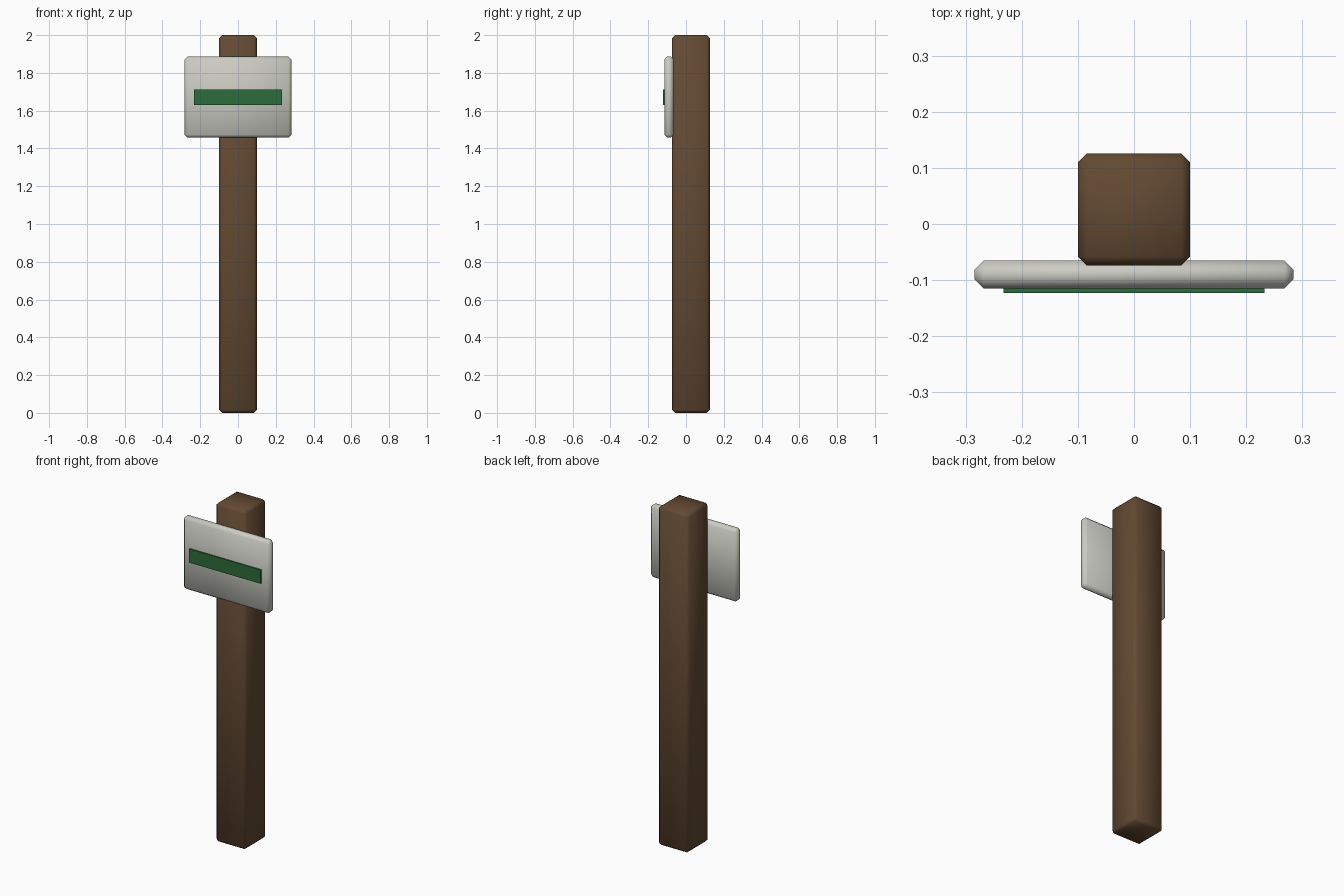
import bpy
from mathutils import Vector

if "Cube" in bpy.data.objects:
    bpy.data.objects.remove(bpy.data.objects["Cube"], do_unlink=True)


def material(name, rgb):
    mat = bpy.data.materials.new(name)
    mat.use_nodes = True
    color = (*rgb, 1)
    mat.diffuse_color = color
    mat.node_tree.nodes["Principled BSDF"].inputs["Base Color"].default_value = color
    return mat


def box(name, low, high, mat, bevel=0):
    """Box between two corners, optionally chamfered and smooth shaded."""
    low, high = Vector(low), Vector(high)
    bpy.ops.mesh.primitive_cube_add(size=1, location=(low + high) / 2)
    obj = bpy.context.object
    obj.name = name
    obj.scale = high - low
    bpy.ops.object.transform_apply(location=False, rotation=False, scale=True)
    obj.data.materials.append(mat)
    if bevel:
        mod = obj.modifiers.new("Chamfer", 'BEVEL')
        mod.width = bevel
        mod.segments = 1
        bpy.ops.object.modifier_apply(modifier=mod.name)
        bpy.ops.object.shade_smooth()
    return obj


wood = material("brown wood", (0.125, 0.068, 0.033))
panel = material("pale grey", (0.60, 0.60, 0.55))
green = material("dark green", (0.027, 0.145, 0.043))

# Upright post
box("post", (-0.1, -0.074, 0), (0.1, 0.126, 2), wood, 0.016)
# Sign board on the front of the post
box("sign_board", (-0.284, -0.115, 1.457), (0.284, -0.065, 1.886), panel, 0.016)
# Thin stripe across the board
box("sign_stripe", (-0.233, -0.123, 1.63), (0.233, -0.114, 1.711), green)
